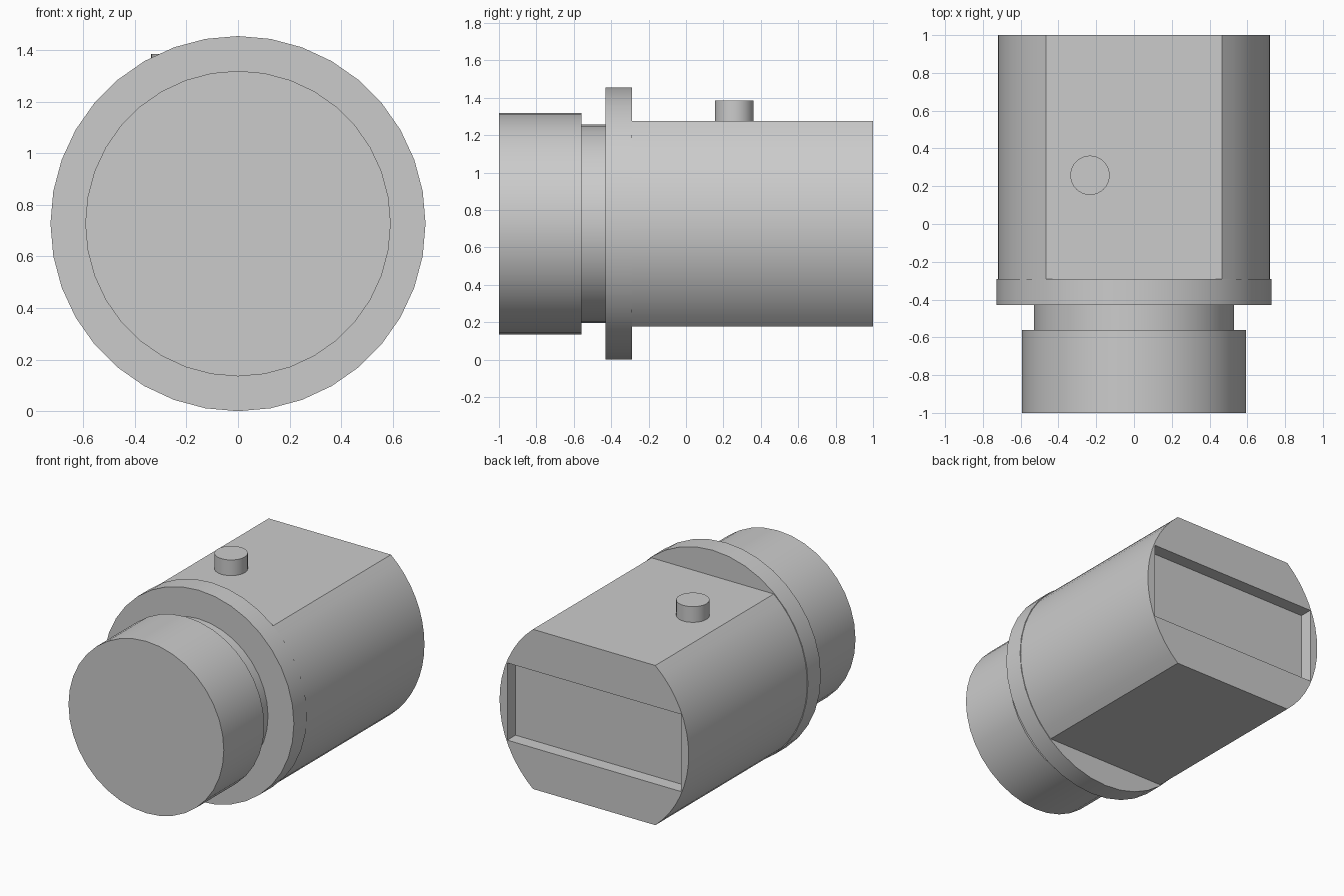
import bpy
import bmesh
import math
from mathutils import Matrix

if "Cube" in bpy.data.objects:
    bpy.data.objects.remove(bpy.data.objects["Cube"], do_unlink=True)

AXIS_Z = 0.727
SIDES = 36

grey = bpy.data.materials.new("plain_grey")
grey.use_nodes = True
colour = (0.6, 0.6, 0.6, 1)
grey.diffuse_color = colour
grey.node_tree.nodes["Principled BSDF"].inputs["Base Color"].default_value = colour


def finish(name, bm):
    """Turn a bmesh into a named grey object."""
    bmesh.ops.recalc_face_normals(bm, faces=bm.faces)
    mesh = bpy.data.meshes.new(name)
    bm.to_mesh(mesh)
    bm.free()
    mesh.materials.append(grey)
    obj = bpy.data.objects.new(name, mesh)
    bpy.context.collection.objects.link(obj)
    return obj


def activate(obj):
    bpy.ops.object.select_all(action='DESELECT')
    obj.select_set(True)
    bpy.context.view_layer.objects.active = obj


def smooth(obj):
    activate(obj)
    bpy.ops.object.shade_smooth_by_angle(angle=math.radians(30))


def prism(name, outline, y0, y1):
    """Extrude an (x, z) outline around the main axis from y0 to y1."""
    bm = bmesh.new()
    face = bm.faces.new([bm.verts.new((x, y0, AXIS_Z + z)) for x, z in outline])
    moved = bmesh.ops.extrude_face_region(bm, geom=[face], use_keep_orig=True)["geom"]
    bmesh.ops.translate(bm, vec=(0, y1 - y0, 0),
                        verts=[g for g in moved if isinstance(g, bmesh.types.BMVert)])
    return finish(name, bm)


def arc(radius, start, end, steps):
    return [(radius * math.cos(start + (end - start) * i / steps),
             radius * math.sin(start + (end - start) * i / steps))
            for i in range(steps + 1)]


# Coaxial round parts: front cap, neck and flange
for name, radius, y0, y1 in (("front_cap", 0.592, -1, -0.56),
                             ("neck", 0.53, -0.56, -0.43),
                             ("flange", 0.727, -0.43, -0.29)):
    smooth(prism(name, arc(radius, 0, math.tau, SIDES)[:-1], y0, y1))

# Round body with flats on the top and bottom
body_radius = 0.721
corner = math.asin(0.55 / body_radius)
outline = (arc(body_radius, -corner, corner, 16)
           + arc(body_radius, math.pi - corner, math.pi + corner, 16))
body = prism("body", outline, -0.29, 1)

# Shallow rectangular recess in the rear face
w, h = 0.662, 0.266
cutter = prism("recess_cutter", [(-w, -h), (w, -h), (w, h), (-w, h)], 0.91, 1.1)
cutter.hide_render = True
cut = body.modifiers.new("recess", 'BOOLEAN')
cut.operation = 'DIFFERENCE'
cut.solver = 'EXACT'
cut.object = cutter
activate(body)
bpy.ops.object.modifier_apply(modifier=cut.name)
bpy.data.objects.remove(cutter, do_unlink=True)
smooth(body)

# Small round pin on the top flat
bm = bmesh.new()
bmesh.ops.create_cone(bm, cap_ends=True, segments=32, radius1=0.104, radius2=0.104,
                      depth=0.13, matrix=Matrix.Translation((-0.233, 0.258, 1.32)))
smooth(finish("top_pin", bm))
